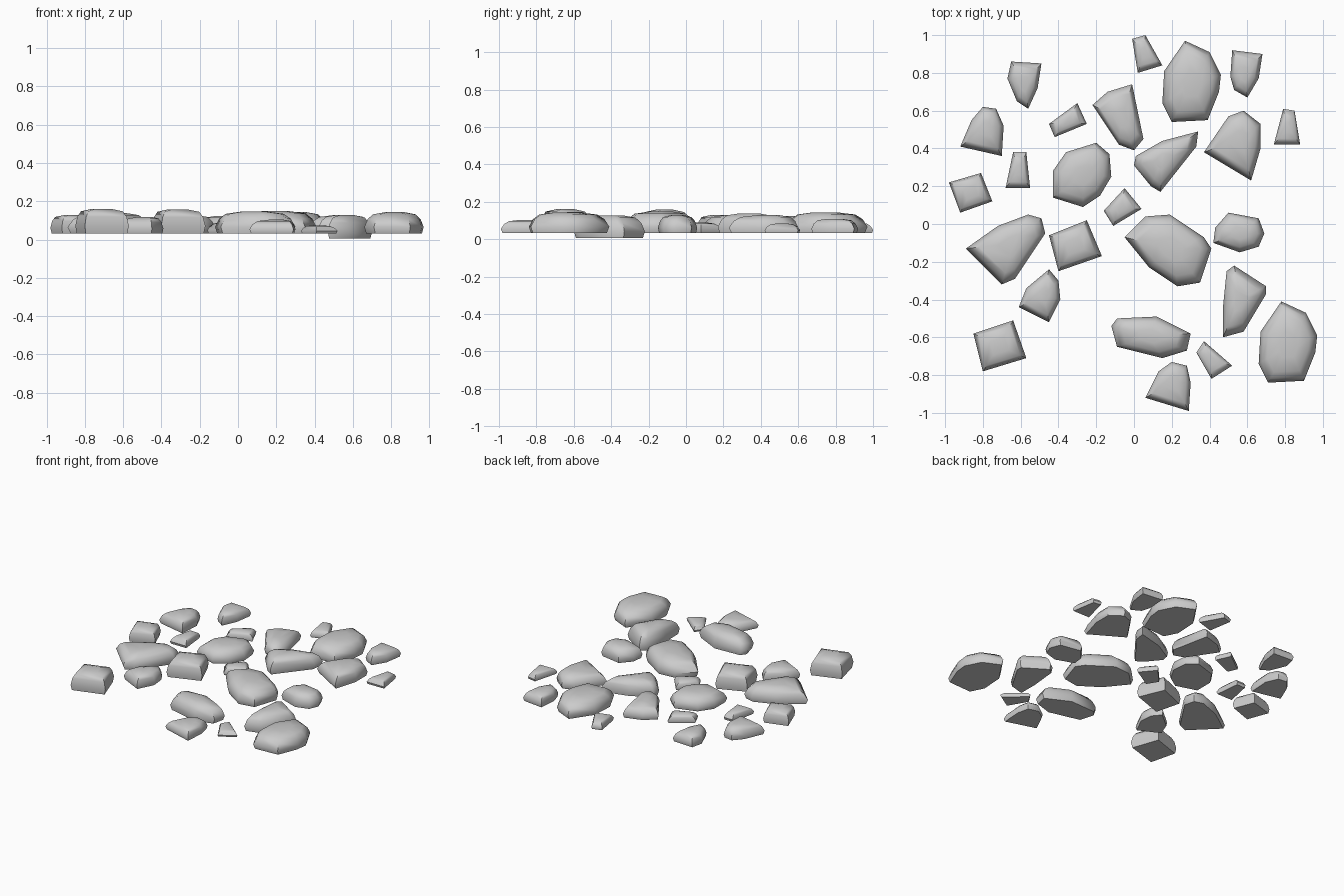
import bpy, bmesh, math
from mathutils import Vector


def stone(name, outline, top, base=0.032, crown=0.72, belly=0.3, shoulder=0.85):
    """Rounded stone: flat foot, wide belly ring, shrunken shoulder ring, low apex."""
    pts = [Vector(p) for p in outline]
    c = sum(pts, Vector((0, 0))) / len(pts)
    h = top - base
    bm = bmesh.new()
    rings = []
    for scale, z in ((0.94, 0), (1, belly), ((1 + crown) / 2 + 0.03, 0.66), (crown, shoulder + 0.03),
                     (crown * 0.45, 0.98)):
        rings.append([bm.verts.new((*(c + (p - c) * scale), base + h * z)) for p in pts])
    n = len(pts)
    for lo, hi in zip(rings, rings[1:]):
        for i in range(n):
            j = (i + 1) % n
            bm.faces.new((lo[i], lo[j], hi[j], hi[i]))
    bm.faces.new(rings[0])
    bm.faces.new(rings[-1])
    bmesh.ops.recalc_face_normals(bm, faces=bm.faces)
    mesh = bpy.data.meshes.new(name)
    bm.to_mesh(mesh)
    bm.free()
    ob = bpy.data.objects.new(name, mesh)
    bpy.context.collection.objects.link(ob)
    bpy.ops.object.select_all(action='DESELECT')
    ob.select_set(True)
    bpy.context.view_layer.objects.active = ob
    bpy.ops.object.shade_smooth_by_angle(angle=math.radians(50))
    return ob


# Large boulders (the first one is used twice)
big = stone("boulder_back", [(.27, .97), (.40, .91), (.46, .79), (.45, .70), (.39, .55),
                             (.20, .54), (.15, .64), (.16, .81)], .145)
twin = big.copy()
twin.name = "boulder_front_right"
twin.location = (.51, -1.38, 0)
bpy.context.collection.objects.link(twin)
stone("boulder_left", [(-.20, .43), (-.13, .37), (-.12, .25), (-.18, .15), (-.27, .09),
                       (-.43, .14), (-.43, .28), (-.36, .38)], .13)
stone("boulder_centre", [(.19, .05), (.37, -.07), (.41, -.13), (.35, -.31), (.23, -.33),
                         (.08, -.23), (-.05, -.07), (.06, .04)], .15)
stone("boulder_right", [(.50, .06), (.66, .03), (.69, -.05), (.66, -.12), (.56, -.15),
                        (.42, -.10), (.43, -.02)], .13)
stone("boulder_front", [(.12, -.49), (.30, -.58), (.28, -.67), (.15, -.71), (-.09, -.65),
                        (-.12, -.54), (-.09, -.50)], .148)

# Square blocks
stone("block_left", [(-.98, .22), (-.81, .27), (-.75, .12), (-.92, .06)], .13, crown=.78)
stone("block_centre", [(-.45, -.06), (-.25, .02), (-.17, -.17), (-.40, -.25)], .16, crown=.78)
stone("block_front", [(-.85, -.58), (-.64, -.51), (-.57, -.71), (-.80, -.78)], .163, crown=.78)

# Large wedges
stone("wedge_back", [(-.22, .63), (-.14, .70), (-.01, .74), (.05, .45), (.00, .39), (-.08, .42)], .125)
stone("wedge_middle", [(.34, .49), (.33, .41), (.14, .17), (.09, .20), (0, .31), (.01, .36), (.15, .44)], .14)
stone("wedge_right", [(.37, .38), (.50, .57), (.58, .60), (.67, .53), (.67, .40), (.62, .23)], .13)
stone("wedge_left", [(-.89, -.13), (-.70, -.32), (-.63, -.29), (-.47, -.05), (-.49, .03),
                     (-.56, .05), (-.72, -.01)], .14)
stone("wedge_low", [(.53, -.22), (.70, -.33), (.70, -.37), (.58, -.57), (.47, -.60),
                    (.47, -.45), (.49, -.25)], .13, base=.005)

# Medium wedges
stone("chip_back_left", [(-.65, .86), (-.49, .85), (-.51, .72), (-.56, .61), (-.62, .65), (-.67, .77)], .11)
stone("chip_back_right", [(.52, .92), (.68, .90), (.66, .77), (.60, .67), (.53, .71), (.51, .78)], .11)
stone("chip_left", [(-.80, .62), (-.73, .61), (-.69, .52), (-.70, .36), (-.92, .41), (-.86, .55)], .12)
stone("chip_front_left", [(-.45, -.24), (-.40, -.30), (-.39, -.40), (-.45, -.52), (-.61, -.44), (-.57, -.34)], .12)
stone("chip_front", [(.20, -.73), (.28, -.75), (.30, -.84), (.29, -.99), (.06, -.92), (.13, -.78)], .105)

# Small four-sided pebbles
for i, (quad, top) in enumerate([
        ([(-.30, .64), (-.25, .53), (-.42, .46), (-.45, .53)], .09),
        ([(-.64, .38), (-.57, .38), (-.55, .19), (-.68, .19)], .09),
        ([(.79, .61), (.85, .60), (.88, .42), (.74, .42)], .085),
        ([(-.01, .98), (.06, 1.0), (.15, .84), (.02, .80)], .09),
        ([(-.05, .19), (.04, .08), (-.11, -.01), (-.16, .07)], .09),
        ([(.37, -.62), (.52, -.75), (.41, -.82), (.33, -.68)], .075)]):
    stone(f"pebble_{i + 1}", quad, top, crown=.65)
